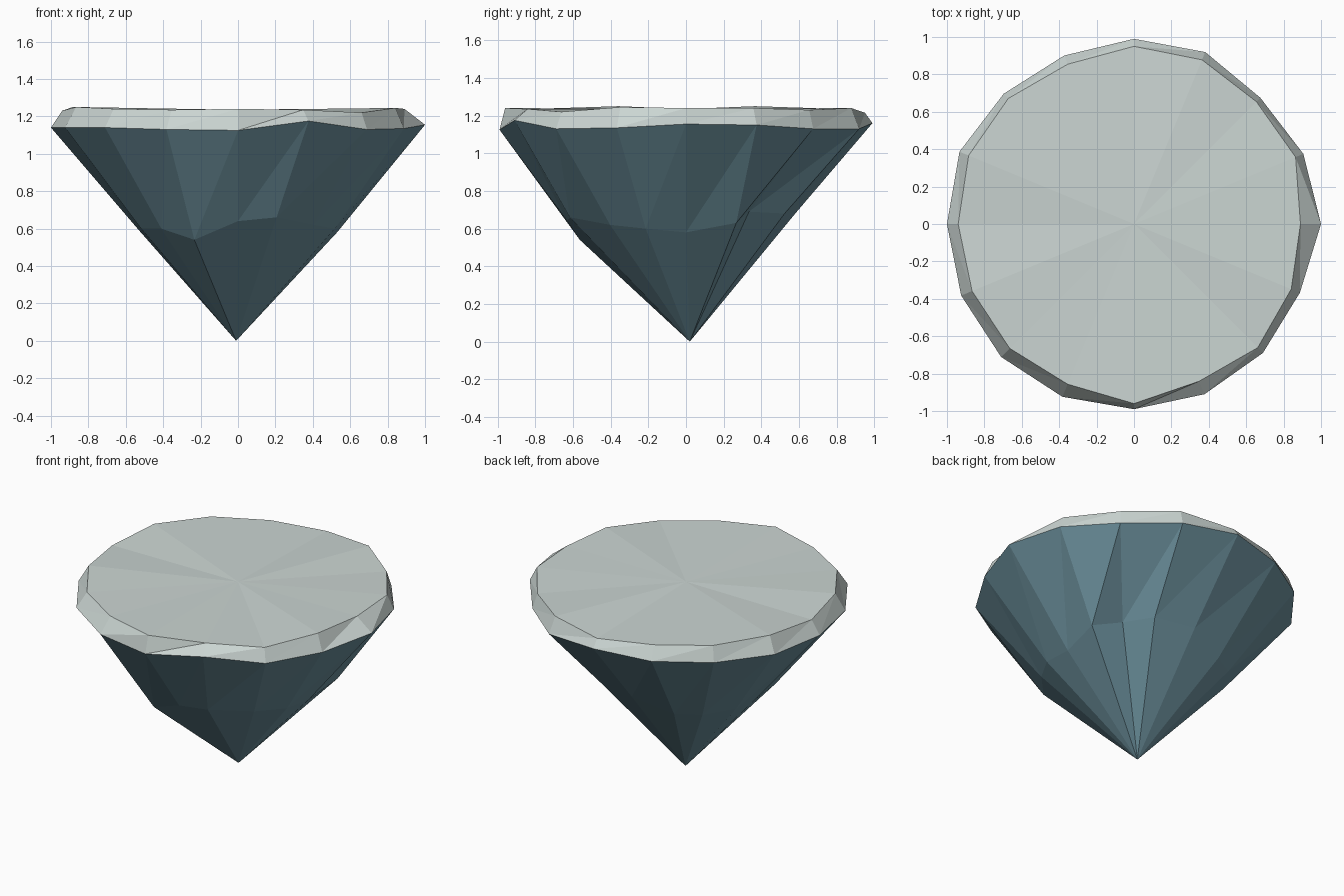
import bpy, bmesh, math

if "Cube" in bpy.data.objects:
    bpy.data.objects.remove(bpy.data.objects["Cube"])

SIDES = 16


def material(name, rgb):
    m = bpy.data.materials.new(name)
    m.diffuse_color = (*rgb, 1)
    m.use_nodes = True
    m.node_tree.nodes["Principled BSDF"].inputs["Base Color"].default_value = m.diffuse_color
    return m


def ring(radii, heights, twist=None):
    """Sixteen slightly irregular, hand-cut corner points."""
    pts = []
    for i in range(SIDES):
        a = math.radians(i * 360 / SIDES + (twist or {}).get(i, 0))
        pts.append((radii[i] * math.cos(a), radii[i] * math.sin(a), heights[i]))
    return pts


def build(name, lower, upper, mat, top=None, bottom=None):
    """Band between two rings, closed by a fan to a top or bottom point."""
    bm = bmesh.new()
    lo = [bm.verts.new(p) for p in lower]
    up = [bm.verts.new(p) for p in upper]
    t = bm.verts.new(top) if top else None
    b = bm.verts.new(bottom) if bottom else None
    for i in range(SIDES):
        j = (i + 1) % SIDES
        bm.faces.new((lo[i], lo[j], up[j]))
        bm.faces.new((lo[i], up[j], up[i]))
        if t:
            bm.faces.new((up[i], up[j], t))
        if b:
            bm.faces.new((lo[j], lo[i], b))
    mesh = bpy.data.meshes.new(name)
    bm.to_mesh(mesh)
    bm.free()
    mesh.materials.append(mat)
    obj = bpy.data.objects.new(name, mesh)
    bpy.context.collection.objects.link(obj)
    return obj


pale = material("pale grey crown", (0.60, 0.67, 0.65))
teal = material("dusty teal facets", (0.15, 0.28, 0.335))

# Widest edge of the stone
girdle = ring(
    [1.0, .98, .955, .995, .99, .975, .985, 1.01, 1.0, 1.0, 1.005, 1.0, .99, .985, .975, .96],
    [1.155, 1.15, 1.13, 1.13, 1.16, 1.14, 1.14, 1.14, 1.14, 1.14, 1.14, 1.13, 1.125, 1.175, 1.13, 1.135])

# Rim of the flat table
table = ring(
    [.89, .935, .925, .95, .95, .925, .95, .957, .94, .937, .94, .927, .96, .91, .935, .91],
    [1.24, 1.24, 1.23, 1.24, 1.215, 1.23, 1.24, 1.25, 1.23, 1.25, 1.24, 1.235, 1.24, 1.235, 1.22, 1.245])

# Facet break half way down to the point
waist = ring(
    [.53, .62, .5, .59, .58, .56, .58, .57, .52, .56, .58, .61, .63, .65, .57, .56],
    [.58, .63, .69, .68, .68, .6, .6, .6, .58, .6, .6, .54, .64, .66, .62, .6],
    {1: 3, 2: -3, 3: -5, 5: 5, 13: -4})

build("crown", girdle, table, pale, top=(0, 0, 1.235))
build("pavilion", waist, girdle, teal, bottom=(-0.01, 0.02, 0))
